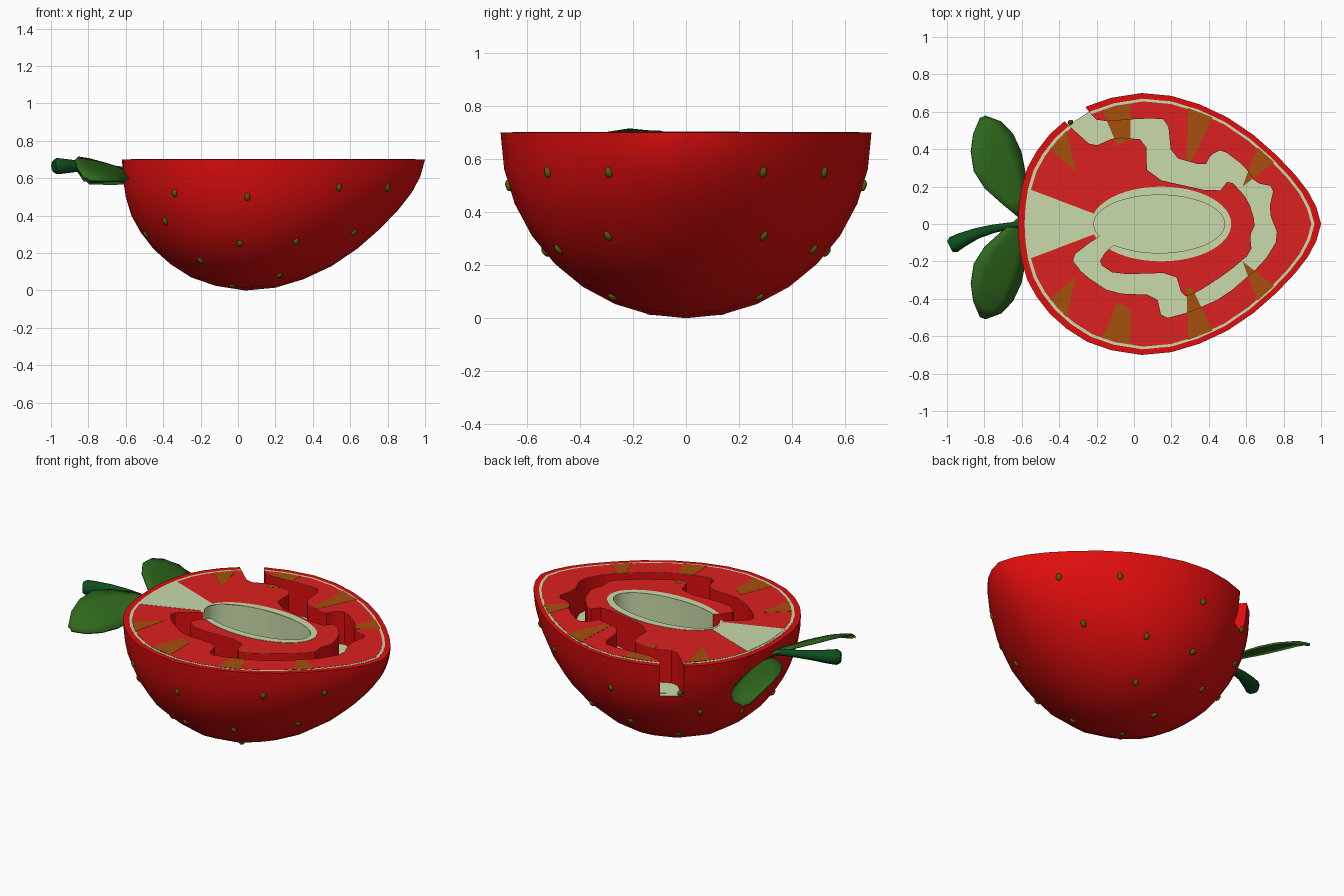
import bpy, bmesh, math
from mathutils import Vector

if "Cube" in bpy.data.objects:
    bpy.data.objects.remove(bpy.data.objects["Cube"])

TOP, DEPTH = 0.70, 0.20


def material(name, c):
    m = bpy.data.materials.new(name)
    m.diffuse_color = (*c, 1)
    m.use_nodes = True
    m.node_tree.nodes["Principled BSDF"].inputs["Base Color"].default_value = m.diffuse_color
    return m


RED = material("skin_red", (.74, .004, .004))
FLESH = material("flesh_red", (.72, .014, .014))
PALE = material("pale_green", (.58, .71, .40))
BROWN = material("brown", (.38, .08, .004))
LEAF = material("leaf_green", (.028, .14, .012))
STEM = material("stem_green", (.004, .075, .012))
SEED = material("seed_olive", (.09, .11, .003))


def activate(ob):
    bpy.ops.object.select_all(action='DESELECT')
    ob.select_set(True)
    bpy.context.view_layer.objects.active = ob


def finish(name, bm, mat, smooth=None):
    bmesh.ops.recalc_face_normals(bm, faces=bm.faces)
    me = bpy.data.meshes.new(name)
    bm.to_mesh(me)
    bm.free()
    ob = bpy.data.objects.new(name, me)
    bpy.context.collection.objects.link(ob)
    me.materials.append(mat)
    if smooth:
        activate(ob)
        bpy.ops.object.shade_smooth_by_angle(angle=math.radians(smooth))
    return ob


def prism(name, outline, z0, z1, mat):
    bm = bmesh.new()
    lo = [bm.verts.new((x, y, z0)) for x, y in outline]
    hi = [bm.verts.new((x, y, z1)) for x, y in outline]
    bm.faces.new(lo[::-1])
    bm.faces.new(hi)
    for i in range(len(lo)):
        bm.faces.new((lo[i - 1], lo[i], hi[i], hi[i - 1]))
    return finish(name, bm, mat)


def boolean(ob, cutter, op='DIFFERENCE'):
    backup = ob.data.copy()
    for self_hit in (False, True):
        m = ob.modifiers.new("cut", 'BOOLEAN')
        m.object, m.operation, m.solver, m.use_self = cutter, op, 'EXACT', self_hit
        activate(ob)
        bpy.ops.object.modifier_apply(modifier="cut")
        if len(ob.data.polygons) or op == 'INTERSECT':
            return
        ob.data = backup.copy()


def ellipse(cx, a, b, n=48):
    return [(cx + a * math.cos(2 * math.pi * i / n), b * math.sin(2 * math.pi * i / n)) for i in range(n)]


# Fruit profile: x, radius around the x axis
PROFILE = [(-.62, 0), (-.615, .1), (-.6, .2), (-.57, .3), (-.52, .39), (-.45, .48), (-.36, .56),
           (-.25, .63), (-.12, .675), (.04, .7), (.2, .685), (.35, .64), (.5, .57), (.64, .475),
           (.76, .37), (.86, .265), (.93, .175), (.975, .09), (1, 0)]


def radius(x):
    for (x0, r0), (x1, r1) in zip(PROFILE, PROFILE[1:]):
        if x0 <= x <= x1:
            return r0 + (r1 - r0) * (x - x0) / (x1 - x0)
    return 0


def outline(k):
    pts = [(.19 + (x - .19) * k, r * k) for x, r in PROFILE]
    return pts + [(x, -y) for x, y in pts[-2:0:-1]]


# Half fruit body
bm = bmesh.new()
N = 16
ends = [bm.verts.new((PROFILE[i][0], 0, TOP)) for i in (0, -1)]
rows = []
for x, r in PROFILE[1:-1]:
    angles = [math.pi * j / N for j in range(N + 1)]
    rows.append([bm.verts.new((x, -r * math.cos(a), TOP if j in (0, N) else TOP - r * math.sin(a)))
                 for j, a in enumerate(angles)])
for a, b in zip(rows, rows[1:]):
    for j in range(N):
        bm.faces.new((a[j], a[j + 1], b[j + 1], b[j]))
for e, row in zip(ends, (rows[0], rows[-1])):
    for j in range(N):
        bm.faces.new((e, row[j], row[j + 1]))
bm.faces.new([ends[0]] + [r[0] for r in rows] + [ends[1]] + [r[-1] for r in reversed(rows)])
body = finish("fruit_body", bm, RED)

# Winding channel cutter: outer bank, then inner bank back, corners rounded
banks = [(-.36, .77), (-.25, .61), (-.19, .545), (.06, .565), (.18, .56), (.2, .36), (.38, .31),
         (.41, .37), (.47, .4), (.59, .31), (.65, .22), (.75, .2), (.72, .07), (.775, -.07),
         (.69, -.21), (.48, -.39), (.3, -.47), (.15, -.51), (.12, -.38), (-.12, -.37), (-.27, -.27),
         (-.34, -.18), (-.21, -.08), (-.1, -.03), (-.07, -.08), (-.15, -.145), (-.19, -.21), (-.1, -.27),
         (.22, -.26), (.26, -.39), (.33, -.37), (.5, -.26), (.63, -.15), (.62, -.06), (.65, 0),
         (.61, .13), (.51, .24), (.45, .165), (.07, .25), (.065, .45), (-.1, .465), (-.22, .41),
         (-.33, .51), (-.49, .66)]
banks = [Vector(p) for p in banks]
soft = []
for i, p in enumerate(banks):
    soft += [tuple(p.lerp(banks[i - 1], .2)), tuple(p.lerp(banks[(i + 1) % len(banks)], .2))]
channel = prism("channel_cutter", soft, TOP - DEPTH, TOP + .2, RED)
cavity = prism("cavity_cutter", ellipse(.135, .35, .155), TOP - DEPTH - .003, TOP + .2, PALE)
for c in (channel, cavity):
    c.hide_render = True
    c.hide_set(True)

boolean(body, cavity)
boolean(body, channel)
body.data.materials.clear()
body.data.materials.append(RED)
body.data.materials.append(PALE)
for f in body.data.polygons:
    c = f.center
    inside = ((c.x - .135) / .36) ** 2 + (c.y / .165) ** 2 < 1
    f.material_index = 1 if inside and TOP - .25 < c.z < TOP - .01 else 0
activate(body)
bpy.ops.object.shade_smooth_by_angle(angle=math.radians(30))


# Coloured layers on the cut face
def layer(name, pts, h, mat):
    ob = prism(name, pts, TOP - .0005, TOP + h, mat)
    boolean(ob, cavity)
    boolean(ob, channel)


layer("pale_ring", outline(.957), .001, PALE)
layer("flesh", outline(.936), .002, FLESH)
layer("core_rim", ellipse(.145, .375, .2), .004, PALE)
layer("stalk_wedge", [(-.555, -.185), (-.2, -.05), (-.2, .05), (-.555, .185), (-.575, 0)], .003, PALE)
wedges = [[(-.45, .4), (-.36, .5), (-.31, .28)],
          [(-.17, .61), (-.02, .645), (-.02, .45), (-.09, .42)],
          [(.29, .62), (.42, .57), (.31, .34), (.28, .34)],
          [(.66, .41), (.75, .33), (.58, .2)]]
for i, w in enumerate(wedges):
    for s in (1, -1):
        pts = [(x, y * s) for x, y in w]
        layer(f"wedge_{i}_{s}", pts, .003, BROWN)
        floor = prism(f"wedge_floor_{i}_{s}", pts, TOP - DEPTH - .001, TOP - DEPTH + .002, BROWN)
        boolean(floor, channel, 'INTERSECT')

# Pale ring where the channel leaves the fruit
xs = [-.44 + .04 * i for i in range(8)]
arc = lambda k: [(.19 + (x - .19) * k, math.sqrt(max(0, (radius(x) * k) ** 2 - DEPTH ** 2))) for x in xs]
ring = prism("notch_ring", arc(.957) + arc(.932)[::-1], TOP - DEPTH - .001, TOP - DEPTH + .002, PALE)
boolean(ring, channel, 'INTERSECT')

# Seeds on the skin
spots = [(-.34, .52), (.05, .5), (.54, .55), (-.39, .37), (.01, .25), (.31, .26), (-.2, .16),
         (.22, .08), (-.03, .025), (.62, .31), (.8, .55), (-.49, .3)]
bm = bmesh.new()
for x, z in spots:
    for s in (-1, 1):
        r, dz = radius(x), TOP - z
        y = s * math.sqrt(max(0, r * r - dz * dz))
        slope = (radius(x + .03) - radius(x - .03)) / .06
        n = Vector((-slope, y / r, -dz / r)).normalized()
        g = bmesh.ops.create_uvsphere(bm, u_segments=10, v_segments=6, radius=.02)["verts"]
        q = n.to_track_quat('Z', 'Y')
        for v in g:
            v.co = q @ Vector((v.co.x * .8, v.co.y * 1.1, v.co.z * .6)) + Vector((x, y, z))
finish("seeds", bm, SEED, 60)

# Leaves: centre line with half widths, outer edge raised, tip drooping
spine = [(-.59, .0, .63, .02), (-.64, .10, .645, .07), (-.69, .2, .65, .115), (-.73, .3, .65, .135),
         (-.76, .4, .64, .12), (-.785, .48, .622, .08), (-.81, .535, .595, .015)]
for s, name in ((1, "leaf_back"), (-1, "leaf_front")):
    bm = bmesh.new()
    rows = []
    for x, y, z, w in spine:
        rows.append([bm.verts.new((x + w * t * .93, .035 + s * (y + w * t * .38),
                                   z - .45 * w * t + .008 * (1 - t * t) - .008 * (1 + s)))
                     for t in (-1, -.5, 0, .5, 1)])
    for a, b in zip(rows, rows[1:]):
        for j in range(4):
            bm.faces.new((a[j], a[j + 1], b[j + 1], b[j]))
    ob = finish(name, bm, LEAF, 40)
    m = ob.modifiers.new("thickness", 'SOLIDIFY')
    m.thickness, m.offset = .012, 0

# Stem, thicker at its rounded free end
cu = bpy.data.curves.new("stem", 'CURVE')
cu.dimensions, cu.bevel_depth, cu.use_fill_caps, cu.bevel_resolution = '3D', .045, True, 3
sp = cu.splines.new('POLY')
pts = [(-.59, .0, .64, .4), (-.66, -.01, .65, .42), (-.75, -.025, .66, .5), (-.84, -.05, .665, .65),
       (-.92, -.085, .665, .88), (-.965, -.11, .665, 1), (-.985, -.12, .665, .7)]
sp.points.add(len(pts) - 1)
for p, (x, y, z, r) in zip(sp.points, pts):
    p.co, p.radius = (x, y, z, 1), r
sp.use_smooth = True
stem = bpy.data.objects.new("stem", cu)
bpy.context.collection.objects.link(stem)
cu.materials.append(STEM)
